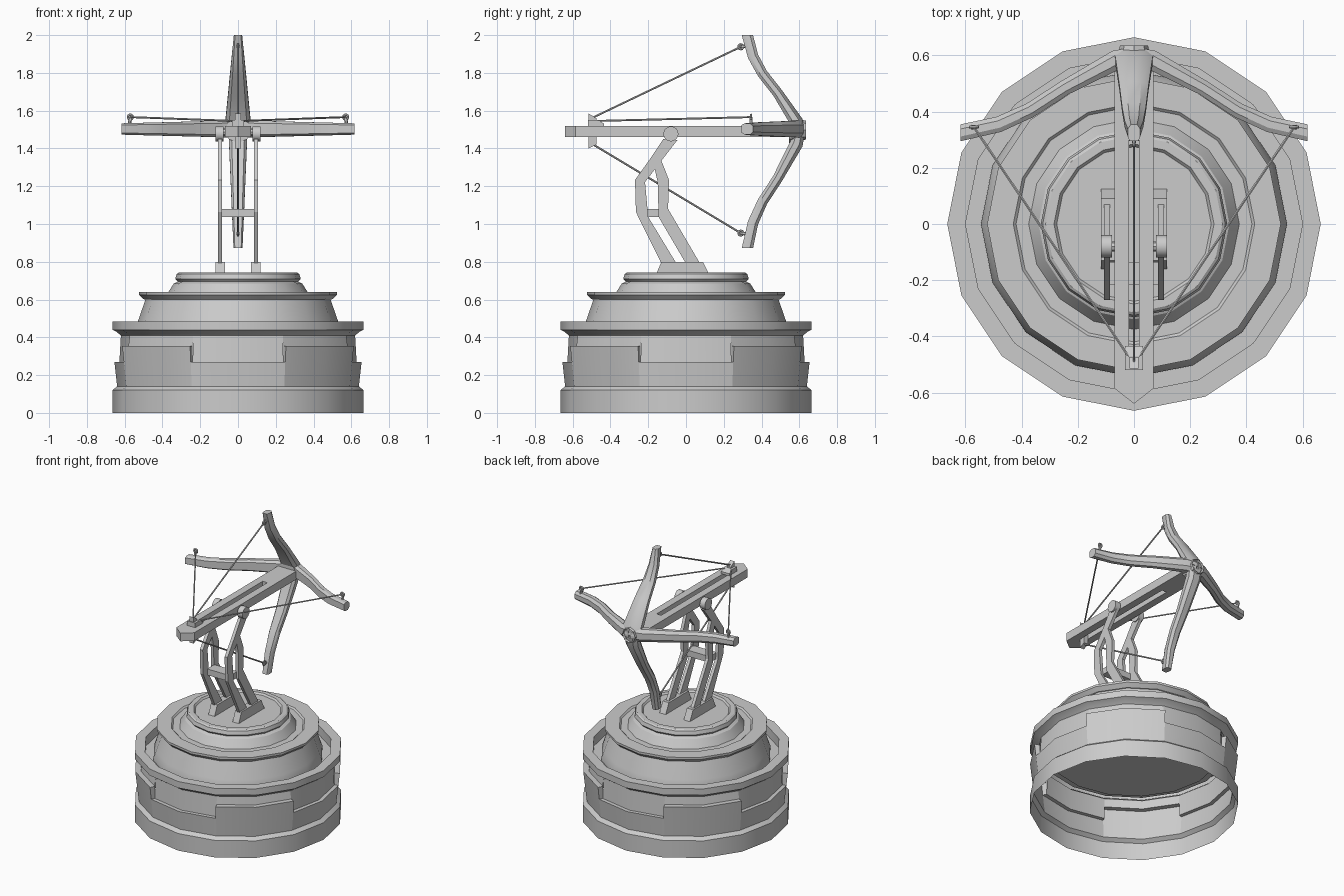
import bpy, bmesh, math
from mathutils import Vector

if "Cube" in bpy.data.objects:
    bpy.data.objects.remove(bpy.data.objects["Cube"])

grey = bpy.data.materials.new("plain_grey")
grey.diffuse_color = (0.6, 0.6, 0.6, 1)
grey.use_nodes = True
grey.node_tree.nodes["Principled BSDF"].inputs["Base Color"].default_value = grey.diffuse_color
SIDES = 16


def finish(name, bm, fix=True, smooth=True):
    if fix:
        bmesh.ops.recalc_face_normals(bm, faces=bm.faces)
    me = bpy.data.meshes.new(name)
    bm.to_mesh(me)
    bm.free()
    me.materials.append(grey)
    ob = bpy.data.objects.new(name, me)
    bpy.context.collection.objects.link(ob)
    if smooth:
        bpy.ops.object.select_all(action='DESELECT')
        ob.select_set(True)
        bpy.context.view_layer.objects.active = ob
        bpy.ops.object.shade_smooth_by_angle(angle=math.radians(30))
    return ob


def polar(r, z, j):
    a = 2 * math.pi * j / SIDES
    return Vector((r * math.cos(a), r * math.sin(a), z))


def lathe(name, profile, bottom=False, top=False):
    bm = bmesh.new()
    rings = [[bm.verts.new(polar(r, z, j)) for j in range(SIDES)] for r, z in profile]
    for a, b in zip(rings, rings[1:]):
        for j in range(SIDES):
            k = (j + 1) % SIDES
            bm.faces.new((a[j], a[k], b[k], b[j]))
    if bottom:
        bm.faces.new(rings[0][::-1])
    if top:
        bm.faces.new(rings[-1])
    return finish(name, bm, fix=False)


def prism(name, polys, axis, lo, hi):
    """Extrude 2D outlines along x (outline is y,z) or z (outline is x,y)."""
    bm = bmesh.new()
    for poly in polys:
        def ring(t):
            return [bm.verts.new((t, p, q) if axis == 'x' else (p, q, t)) for p, q in poly]
        a, b = ring(lo), ring(hi)
        bm.faces.new(a)
        bm.faces.new(b[::-1])
        for i in range(len(a)):
            k = (i + 1) % len(a)
            bm.faces.new((a[i], b[i], b[k], a[k]))
    return finish(name, bm, smooth=False)


def rod(name, p, q, r, sides=6):
    p, q = Vector(p), Vector(q)
    bm = bmesh.new()
    bmesh.ops.create_cone(bm, cap_ends=True, segments=sides, radius1=r, radius2=r, depth=(q - p).length)
    ob = finish(name, bm)
    ob.location = (p + q) / 2
    ob.rotation_euler = (q - p).to_track_quat('Z', 'Y').to_euler()
    return ob


# Drum: foot band, stepped wall, overhanging rim and floor of the channel
lathe("foot_band", [(.665, 0), (.665, .12), (.64, .14)])
bm = bmesh.new()
heights = [.355 if j % 4 in (1, 2) else .27 for j in range(SIDES)]


def wall_r(z):
    return .64 + (z - .14) * .11


def quad(*pts):
    bm.faces.new([bm.verts.new(p) for p in pts])


for j, h in enumerate(heights):
    k = j + 1
    ro, ri = wall_r(h), .628
    quad(polar(.64, .14, j), polar(.64, .14, k), polar(ro, h, k), polar(ro, h, j))
    quad(polar(ro, h, j), polar(ro, h, k), polar(ri, h, k), polar(ri, h, j))
    quad(polar(ri, h, j), polar(ri, h, k), polar(.62, .41, k), polar(.62, .41, j))
    h2 = heights[k % SIDES]
    if h != h2:
        side = [polar(ri, h, k), polar(wall_r(h), h, k), polar(wall_r(h2), h2, k), polar(ri, h2, k)]
        quad(*side)
bmesh.ops.remove_doubles(bm, verts=bm.verts, dist=1e-5)
finish("stepped_wall", bm, fix=False)
lathe("rim", [(.62, .41), (.645, .43), (.665, .44), (.665, .485), (.60, .485), (.60, .42), (.54, .42)])

# Upper tiers of the turntable
lathe("turntable", [(.545, .40), (.545, .44), (.53, .485), (.49, .60), (.50, .602), (.523, .625),
                    (.523, .64), (.505, .64), (.43, .64), (.42, .63), (.375, .63), (.34, .685),
                    (.318, .695), (.332, .71), (.325, .735), (.315, .742), (.285, .742), (.275, .73)],
      bottom=True, top=True)

# Stand: feet, forked legs and hub discs on both sides
back = [((-.13, .79), (-.05, .79)), ((-.265, 1.063), (-.20, 1.037)), ((-.27, 1.233), (-.217, 1.222)),
        ((-.19, 1.345), (-.13, 1.335)), ((-.12, 1.45), (-.045, 1.445))]
front = [((0, .79), (.075, .79)), ((-.145, 1.037), (-.095, 1.08)), ((-.15, 1.222), (-.09, 1.233)),
         ((-.17, 1.31), (-.13, 1.335))]
for s, side in ((-1, "left"), (1, "right")):
    strips = [(a[0], a[1], b[1], b[0]) for st in (back, front) for a, b in zip(st, st[1:])]
    prism(side + "_leg", strips, 'x', s * .085, s * .107)
    prism(side + "_foot", [[(-.16, .73), (.125, .73), (.09, .80), (-.13, .80)]], 'x', s * .07, s * .118)
    rod(side + "_hub", (s * .078, -.08, 1.477), (s * .118, -.08, 1.477), .04, 16)
    rod(side + "_axle", (s * .03, -.08, 1.487), (s * .09, -.08, 1.487), .018, 8)
prism("leg_crossbar", [[(-.215, 1.037), (-.135, 1.037), (-.135, 1.08), (-.215, 1.08)]], 'x', -.09, .09)

# Stock: two rails with a slot between, pointed butt and front block
rails = [[(s * .018, -.50), (s * .07, -.50), (s * .07, .30), (s * .018, .30)] for s in (-1, 1)]
prism("stock", rails + [[(-.07, -.50), (-.07, -.585), (0, -.64), (.07, -.585), (.07, -.50)],
                        [(-.07, .30), (.07, .30), (.07, .58), (-.07, .58)]], 'z', 1.46, 1.518)


# Bow limbs: swept ridged section, stations are (reach, y, half depth, half width)
def limb(name, out, stations, centre):
    out = Vector(out)
    fwd = Vector((0, 1, 0))
    wide = out.cross(fwd)
    pts = [Vector((0, 0, centre)) + out * s[0] + fwd * s[1] for s in stations]
    bm = bmesh.new()
    rings = []
    for i, (p, st) in enumerate(zip(pts, stations)):
        t = (pts[min(i + 1, len(pts) - 1)] - pts[max(i - 1, 0)]).normalized()
        if i == len(pts) - 1:
            t = out
        n = wide.cross(t).normalized()
        if n.y < 0:
            n = -n
        d, w = st[2], st[3]
        section = ((-1, -.7), (-.45, -1), (.45, -1), (1, -.5), (1, .5), (.45, 1), (-.45, 1), (-1, .7))
        rings.append([bm.verts.new(p + n * d * a + wide * w * b) for a, b in section])
    for a, b in zip(rings, rings[1:]):
        for j in range(8):
            k = (j + 1) % 8
            bm.faces.new((a[j], a[k], b[k], b[j]))
    bm.faces.new(rings[0])
    bm.faces.new(rings[-1])
    finish(name, bm)


def stations(tip, w_root, w_tip):
    reach = (0, .10, .40, .60, .78, 1)
    ys = (.60, .585, .485, .405, .355, .325)
    depth = (.03, .035, .027, .027, .028, .03)
    return [(r * tip, y, d, w_root + (w_tip - w_root) * r) for r, y, d in zip(reach, ys, depth)]


limb("upper_limb", (0, 0, 1), stations(.51, .072, .022), 1.49)
limb("lower_limb", (0, 0, -1), stations(.615, .05, .024), 1.487)
limb("left_limb", (-1, 0, 0), stations(.617, .046, .03), 1.503)
limb("right_limb", (1, 0, 0), stations(.617, .046, .03), 1.503)

# Central boss with a recessed back
bm = bmesh.new()
bmesh.ops.create_cone(bm, cap_ends=True, segments=8, radius1=.068, radius2=.05, depth=.09)
cap = max(bm.faces, key=lambda f: f.calc_center_median().z)
bmesh.ops.inset_region(bm, faces=[cap], thickness=.015, depth=0)
bmesh.ops.translate(bm, verts=cap.verts, vec=(0, 0, -.03))
boss = finish("limb_boss", bm)
boss.location = (0, .59, 1.497)
boss.rotation_euler = (-math.pi / 2, 0, 0)

# String carriage sliding in the slot
prism("string_post", [[(-.515, 1.40), (-.475, 1.42), (-.475, 1.56), (-.515, 1.585)]], 'x', -.016, .016)
prism("string_carriage", [[(-.52, 1.515), (-.435, 1.515), (-.435, 1.532), (-.47, 1.55), (-.52, 1.55)]],
      'x', -.032, .032)

# Eyelets on the limb tips and strings back to the post
tips = [("upper", (0, .29, 1.938), (0, -.49, 1.565), (0, .335, 1.945)),
        ("lower", (0, .29, .952), (0, -.49, 1.42), (0, .335, .945)),
        ("left", (-.57, .345, 1.566), (0, -.50, 1.545), (-.575, .345, 1.52)),
        ("right", (.57, .345, 1.566), (0, -.50, 1.545), (.575, .345, 1.52))]
for side, eye, nock, root in tips:
    rod(side + "_string", eye, nock, .005)
    rod(side + "_eyelet_stem", eye, root, .009)
    bpy.ops.mesh.primitive_torus_add(location=eye, major_radius=.013, minor_radius=.006,
                                     major_segments=10, minor_segments=6)
    ring = bpy.context.object
    ring.name = side + "_eyelet"
    ring.rotation_euler = (0, math.pi / 2, 0) if side in ("upper", "lower") else (math.pi / 2, 0, 0)
    ring.data.materials.append(grey)
